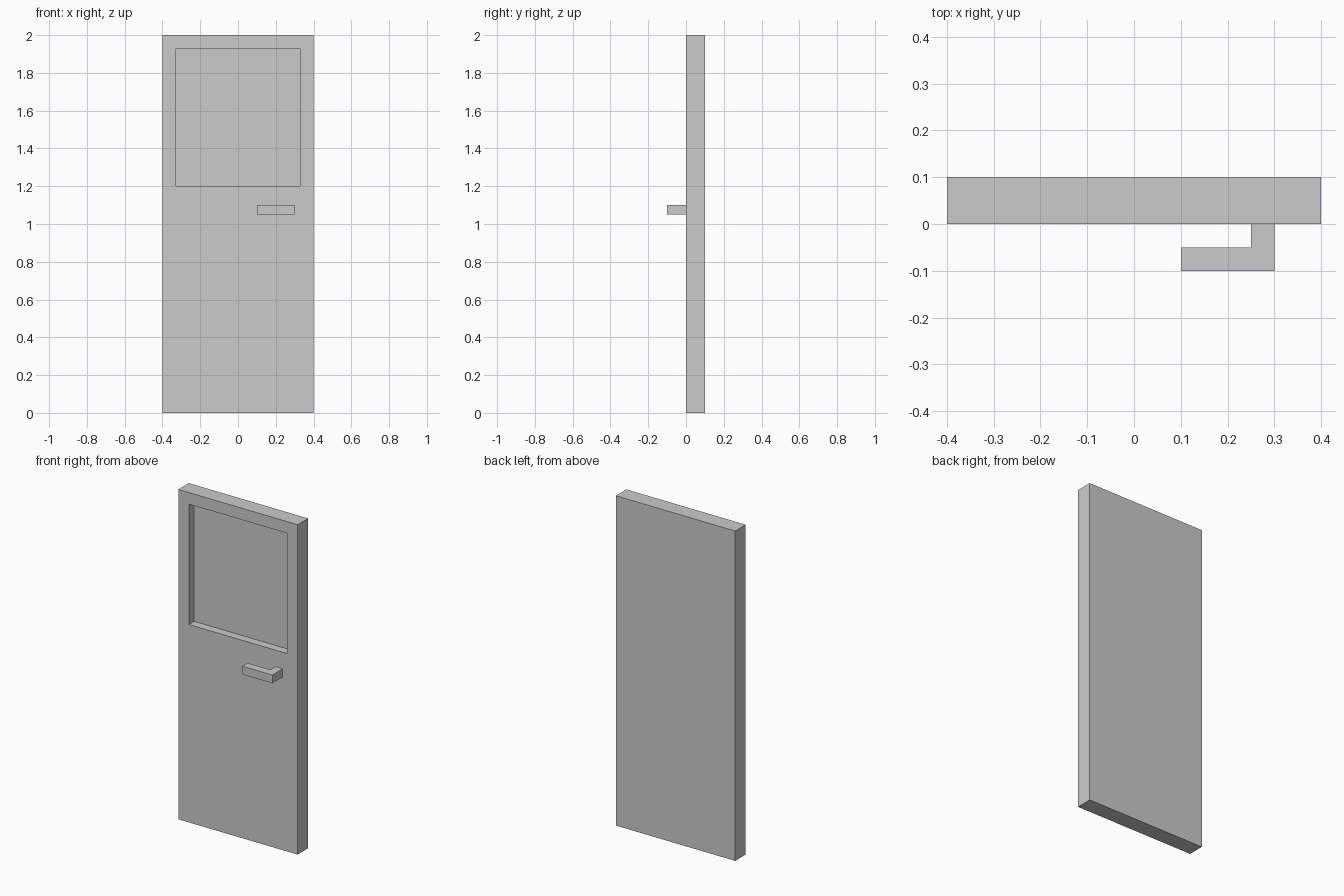
import bpy, bmesh
from mathutils import Vector

if "Cube" in bpy.data.objects:
    bpy.data.objects.remove(bpy.data.objects["Cube"])


def finish(bm, name):
    bmesh.ops.recalc_face_normals(bm, faces=bm.faces)
    mesh = bpy.data.meshes.new(name)
    bm.to_mesh(mesh)
    bm.free()
    obj = bpy.data.objects.new(name, mesh)
    bpy.context.collection.objects.link(obj)
    return obj


# Door slab with a recessed window panel in its front face
bm = bmesh.new()
bmesh.ops.create_cube(bm, size=1)
bmesh.ops.scale(bm, vec=(0.8, 0.1, 2.0), verts=bm.verts)
bmesh.ops.translate(bm, vec=(0, 0.05, 1.0), verts=bm.verts)
bm.normal_update()
front = min(bm.faces, key=lambda f: f.calc_center_median().y)
bmesh.ops.inset_region(bm, faces=[front], thickness=0.1)
for v in front.verts:
    if v.co.z < 1:
        v.co.z = 1.2
panel = bmesh.ops.extrude_discrete_faces(bm, faces=[front])["faces"][0]
bmesh.ops.translate(bm, vec=(0, 0.05, 0), verts=panel.verts)
finish(bm, "door_panel")

# L-shaped lever handle, extruded upward from its plan profile
profile = [(0.1, -0.1), (0.3, -0.1), (0.3, 0), (0.25, 0), (0.25, -0.05), (0.1, -0.05)]
bm = bmesh.new()
base = bm.faces.new([bm.verts.new((x, y, 1.05)) for x, y in profile])
ext = bmesh.ops.extrude_face_region(bm, geom=[base], use_keep_orig=True)
top = [g for g in ext["geom"] if isinstance(g, bmesh.types.BMVert)]
bmesh.ops.translate(bm, vec=Vector((0, 0, 0.05)), verts=top)
finish(bm, "door_handle")
